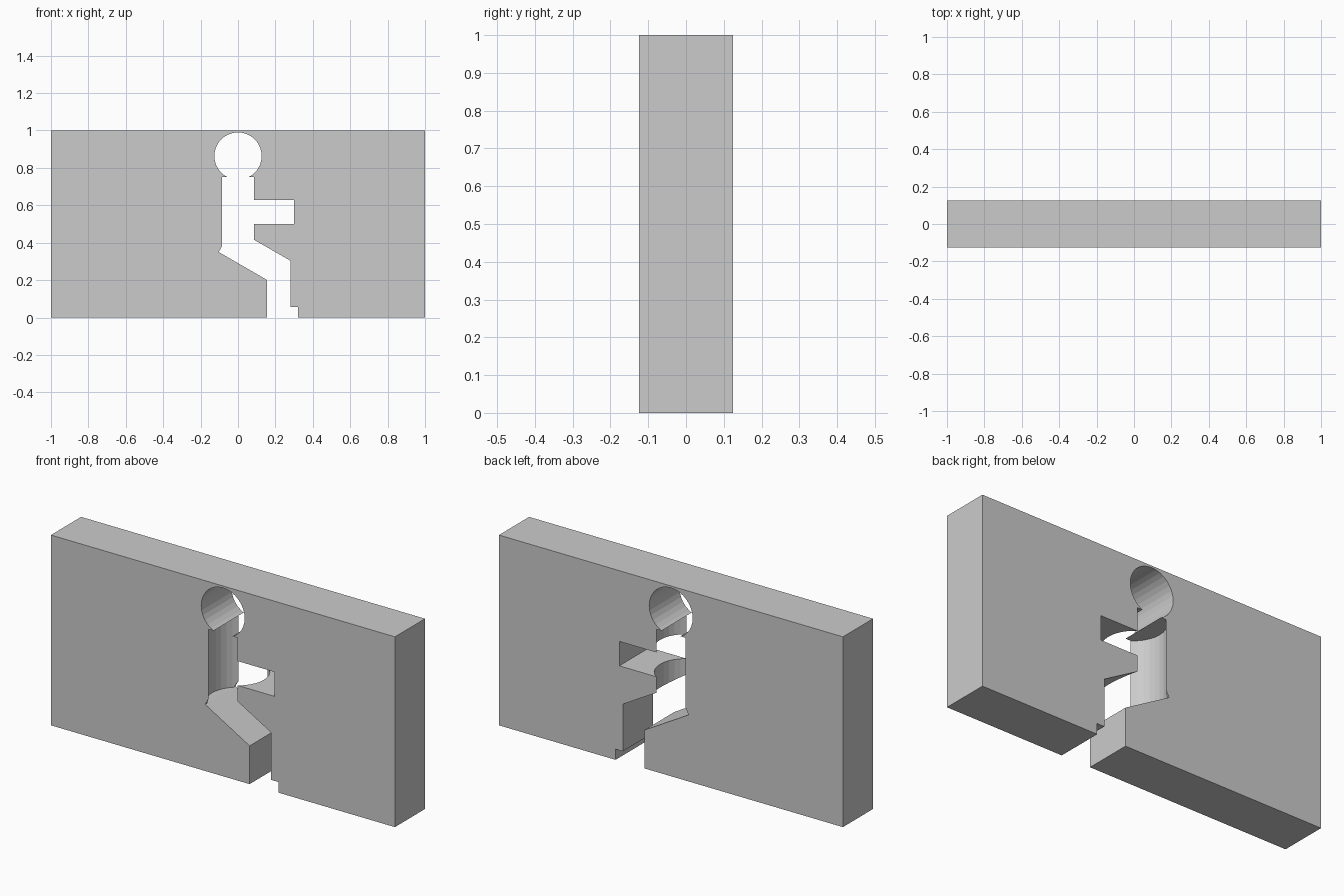
import bpy, bmesh, math
from mathutils import Matrix

if "Cube" in bpy.data.objects:
    bpy.data.objects.remove(bpy.data.objects["Cube"])


def new_object(name, bm):
    bmesh.ops.recalc_face_normals(bm, faces=bm.faces)
    mesh = bpy.data.meshes.new(name)
    bm.to_mesh(mesh)
    bm.free()
    ob = bpy.data.objects.new(name, mesh)
    bpy.context.collection.objects.link(ob)
    return ob


def cylinder(name, radius, depth, matrix):
    bm = bmesh.new()
    bmesh.ops.create_cone(bm, cap_ends=True, segments=32, radius1=radius,
                          radius2=radius, depth=depth, matrix=matrix)
    return new_object(name, bm)


def extruded(name, points, half):
    # x-z outline extruded along y
    bm = bmesh.new()
    face = bm.faces.new([bm.verts.new((x, -half, z)) for x, z in points])
    ext = bmesh.ops.extrude_face_region(bm, geom=[face])
    verts = [v for v in ext["geom"] if isinstance(v, bmesh.types.BMVert)]
    bmesh.ops.translate(bm, verts=verts, vec=(0, 2 * half, 0))
    return new_object(name, bm)


# Solid wall slab
wall = extruded("wall", [(-1, 0), (1, 0), (1, 1), (-1, 1)], 0.125)

# Seated figure opening: round head, upright round torso, arm, leg with foot
cutters = [
    cylinder("head_cutter", 0.1265, 0.5,
             Matrix.Translation((0, 0, 0.8635)) @ Matrix.Rotation(math.pi / 2, 4, 'X')),
    cylinder("torso_cutter", 0.1515, 0.40, Matrix.Translation((0, 0, 0.55))),
    extruded("arm_cutter", [(0, 0.5), (0.3, 0.5), (0.3, 0.628), (0, 0.628)], 0.2),
    extruded("leg_cutter", [(-0.103, 0.35), (0.155, 0.201), (0.155, -0.1), (0.322, -0.1),
                            (0.322, 0.056), (0.28, 0.056), (0.28, 0.304),
                            (0.085, 0.416), (-0.03, 0.482)], 0.2),
]

# Cut the opening
for cutter in cutters:
    cutter.hide_render = True
    mod = wall.modifiers.new(cutter.name, 'BOOLEAN')
    mod.operation = 'DIFFERENCE'
    mod.solver = 'EXACT'
    mod.object = cutter

bpy.context.view_layer.objects.active = wall
wall.select_set(True)
for cutter in cutters:
    bpy.ops.object.modifier_apply(modifier=cutter.name)
for cutter in cutters:
    bpy.data.objects.remove(cutter)
